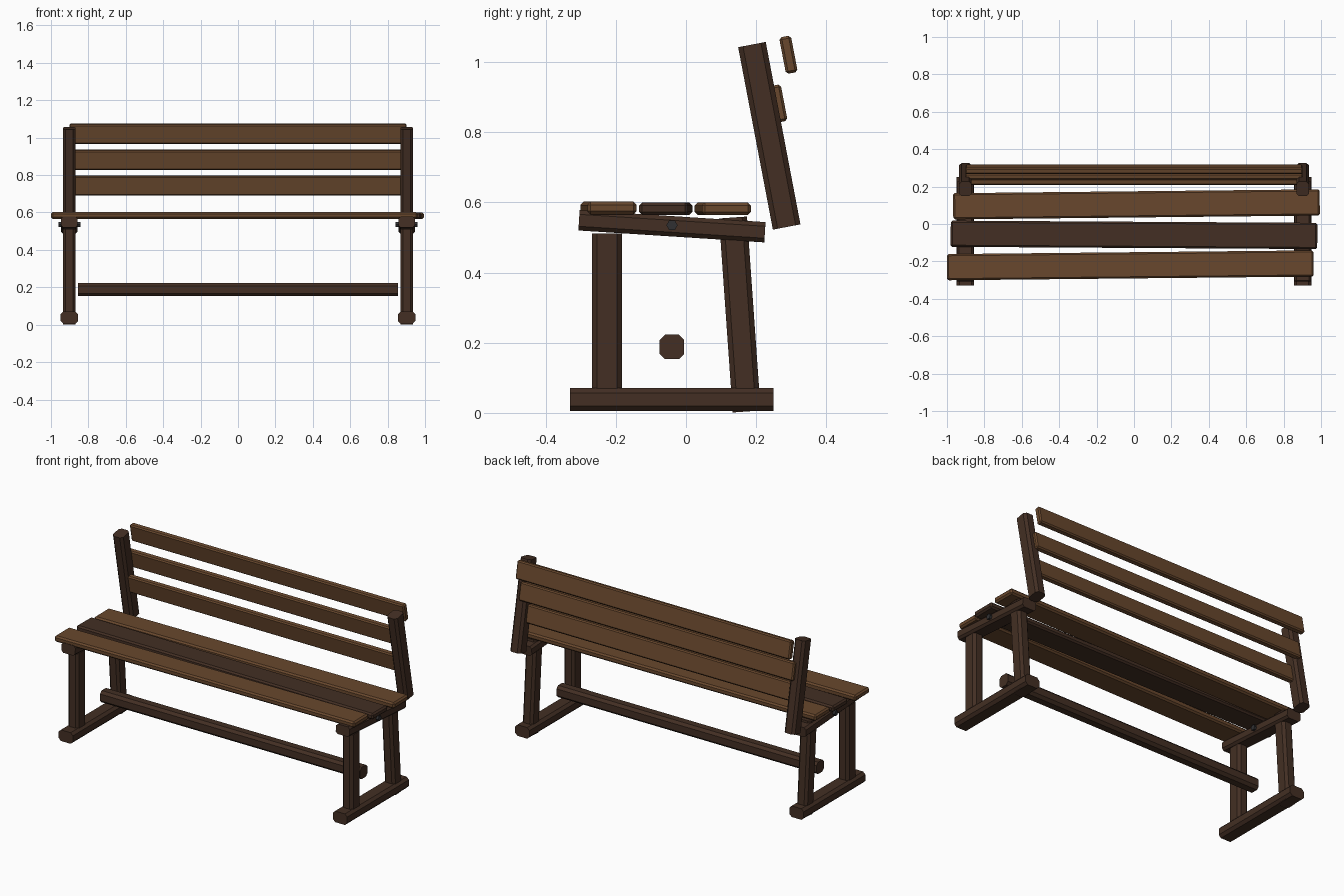
import bpy, bmesh, math
from mathutils import Matrix, Vector

if "Cube" in bpy.data.objects:
    bpy.data.objects.remove(bpy.data.objects["Cube"])


def material(name, rgb):
    m = bpy.data.materials.new(name)
    m.diffuse_color = (*rgb, 1)
    m.use_nodes = True
    m.node_tree.nodes["Principled BSDF"].inputs["Base Color"].default_value = m.diffuse_color
    return m


DARK = material("dark_wood", (0.056, 0.028, 0.017))
LIGHT = material("light_wood", (0.14, 0.064, 0.026))
METAL = material("bolt_metal", (0.03, 0.03, 0.032))


def finish(name, bm, loc, rot, mat):
    me = bpy.data.meshes.new(name)
    bm.to_mesh(me)
    bm.free()
    me.materials.append(mat)
    ob = bpy.data.objects.new(name, me)
    ob.location, ob.rotation_euler = loc, rot
    bpy.context.collection.objects.link(ob)
    return ob


def beam(name, size, loc, mat, chamfer, axis=None, rot=(0, 0, 0)):
    """Box with chamfered edges: only those along axis, or all if axis is None."""
    bm = bmesh.new()
    bmesh.ops.create_cube(bm, size=1)
    bmesh.ops.scale(bm, vec=size, verts=bm.verts)
    edges = [e for e in bm.edges if axis is None or
             abs((e.verts[0].co - e.verts[1].co).normalized()[axis]) > 0.9]
    bmesh.ops.bevel(bm, geom=edges, offset=chamfer, segments=1,
                    affect='EDGES', profile=0.5)
    return finish(name, bm, loc, rot, mat)


def sloped(name, width, depth, a, b, x, mat, chamfer):
    """Post running between two (y, z) points in the plane at x."""
    d = Vector(b) - Vector(a)
    mid = (Vector(a) + Vector(b)) / 2
    tilt = math.atan2(-d.x, d.y)
    return beam(name, (width, depth, d.length), (x, mid.x, mid.y), mat,
                chamfer, 2, (tilt, 0, 0))


# end frames
for side, s in (("left", -1), ("right", 1)):
    x = 0.902 * s
    beam(f"{side}_foot", (0.094, 0.58, 0.066), (x, -0.04, 0.038), DARK, 0.015, 1)
    sloped(f"{side}_front_leg", 0.068, 0.085, (-0.225, 0.04), (-0.225, 0.512), x, DARK, 0.014)
    sloped(f"{side}_rear_leg", 0.068, 0.08, (0.173, 0.004), (0.134, 0.557), x, DARK, 0.014)
    sloped(f"{side}_seat_support", 0.09, 0.058, (-0.305, 0.549), (0.225, 0.515), x, DARK, 0.012)
    sloped(f"{side}_back_post", 0.068, 0.08, (0.287, 0.53), (0.188, 1.05), x, DARK, 0.014)
    # hexagonal bolt through the support
    bm = bmesh.new()
    bmesh.ops.create_cone(bm, cap_ends=True, segments=6, radius1=0.016, radius2=0.016,
                          depth=0.118, matrix=Matrix.Rotation(math.pi / 2, 4, 'Y'))
    finish(f"{side}_bolt", bm, (x, -0.04, 0.535), (0, 0, 0), METAL)

# stretcher between the frames
beam("stretcher", (1.71, 0.07, 0.07), (0, -0.04, 0.188), DARK, 0.015, 0)

# seat slats, each slightly askew
for name, x, y, z, turn, mat in (("front", -0.02, -0.221, 0.584, 0.0102, LIGHT),
                                 ("middle", 0.0, -0.058, 0.582, -0.006, DARK),
                                 ("rear", 0.013, 0.105, 0.582, 0.0105, LIGHT)):
    beam(f"{name}_seat_slat", (1.96, 0.14, 0.036), (x, y, z), mat, 0.009,
         None, (0, 0, turn))

# backrest slats
for i, (y, z) in enumerate(((0.235, 0.744), (0.263, 0.882), (0.292, 1.021))):
    beam(f"back_slat_{i + 1}", (1.804, 0.034, 0.106), (0, y, z), LIGHT, 0.007,
         None, (0.19, 0, 0))
